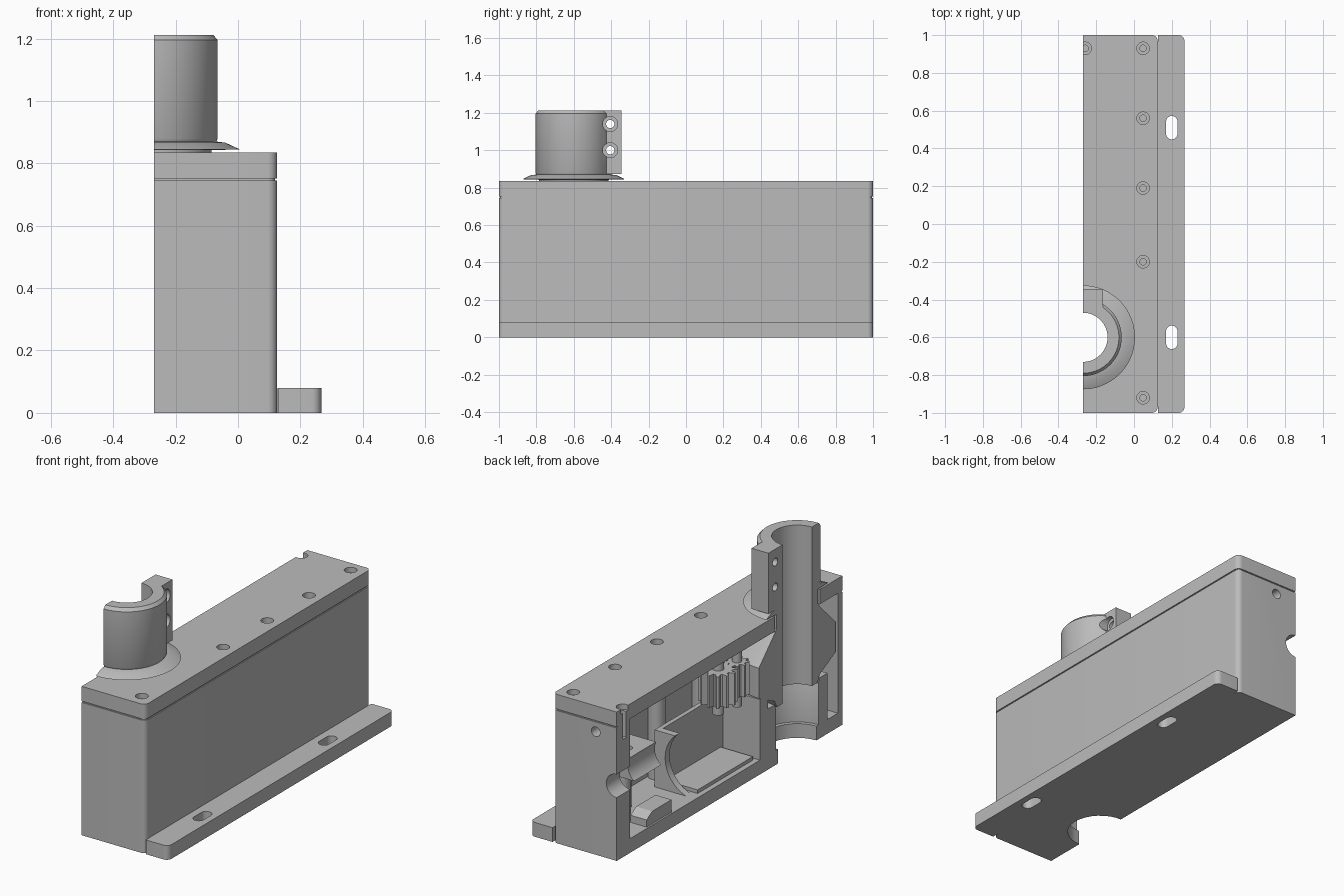
import bpy, bmesh
from math import pi, sin, cos
from mathutils import Matrix, Vector

if "Cube" in bpy.data.objects:
    bpy.data.objects.remove(bpy.data.objects["Cube"], do_unlink=True)

grey = bpy.data.materials.new("plain grey")
grey.use_nodes = True
grey.diffuse_color = (0.5, 0.5, 0.5, 1)
grey.node_tree.nodes["Principled BSDF"].inputs["Base Color"].default_value = (0.5, 0.5, 0.5, 1)

CUT = -0.27       # section plane
AXIS = -0.6       # y of the vertical spindle


def make(name, bm):
    bmesh.ops.recalc_face_normals(bm, faces=bm.faces)
    mesh = bpy.data.meshes.new(name)
    bm.to_mesh(mesh)
    bm.free()
    mesh.materials.append(grey)
    ob = bpy.data.objects.new(name, mesh)
    bpy.context.collection.objects.link(ob)
    return ob


def loft(name, rings, wrap=False):
    """Skin equal rings of points and cap both ends."""
    bm = bmesh.new()
    rows = [[bm.verts.new(p) for p in ring] for ring in rings]
    n = len(rows[0])
    for a, b in zip(rows, rows[1:]):
        for i in range(n):
            j = (i + 1) % n
            bm.faces.new((a[i], a[j], b[j], b[i]))
    bm.faces.new(rows[0])
    bm.faces.new(rows[-1])
    return make(name, bm)


def prism(name, outline, z0, z1):
    return loft(name, [[(x, y, z) for x, y in outline] for z in (z0, z1)])


def box(name, x0, x1, y0, y1, z0, z1):
    return prism(name, [(x0, y0), (x1, y0), (x1, y1), (x0, y1)], z0, z1)


def rounded(x0, x1, y0, y1, r):
    """Outline with the two +x corners rounded."""
    pts = [(x0, y1), (x0, y0)]
    for cy, start in ((y0 + r, -pi / 2), (y1 - r, 0)):
        for i in range(9):
            a = start + pi / 2 * i / 8
            pts.append((x1 - r + r * cos(a), cy + r * sin(a)))
    return pts


def half_turn(name, profile, steps=48):
    """Revolve a closed (radius, z) profile half way round the spindle axis."""
    rings = []
    for i in range(steps + 1):
        a = -pi / 2 + pi * i / steps
        rings.append([(CUT + r * cos(a), AXIS + r * sin(a), z) for r, z in profile])
    return loft(name, rings)


def rod(name, start, end, r, r2=None):
    start, end = Vector(start), Vector(end)
    d = end - start
    bm = bmesh.new()
    turn = Vector((0, 0, 1)).rotation_difference(d).to_matrix().to_4x4()
    bmesh.ops.create_cone(bm, cap_ends=True, segments=32, radius1=r,
                          radius2=r if r2 is None else r2, depth=d.length,
                          matrix=Matrix.Translation((start + end) / 2) @ turn)
    return make(name, bm)


def cut(targets, cutters):
    for t in targets:
        for c in cutters:
            m = t.modifiers.new("cut", "BOOLEAN")
            m.operation, m.solver, m.object = "DIFFERENCE", "EXACT", c
            bpy.context.view_layer.objects.active = t
            bpy.ops.object.modifier_apply(modifier=m.name)
    for c in cutters:
        bpy.data.objects.remove(c, do_unlink=True)


def gear(name, x, y, r, teeth, z0, z1):
    pts = []
    for i in range(teeth * 4):
        a = 2 * pi * i / (teeth * 4)
        k = r if i % 4 < 2 else r * 0.72
        pts.append((x + k * cos(a), y + k * sin(a)))
    return prism(name, pts, z0, z1)


# Housing shell, open on the section plane and at the top
housing = prism("housing", rounded(CUT, 0.125, -1, 1, 0.03), 0, 0.745)
seal = prism("lid_seal", rounded(CUT, 0.119, -0.994, 0.994, 0.025), 0.74, 0.756)
cut([housing, seal], [box("cavity", -0.5, 0.085, -0.96, 0.88, 0.08, 0.9)])
cut([housing], [
    rod("spindle_hole", (CUT, AXIS, -0.1), (CUT, AXIS, 0.2), 0.17),
    rod("shaft_hole", (CUT, 0.8, 0.42), (CUT, 1.1, 0.42), 0.065),
    rod("cable_hole", (-0.14, 0.8, 0.69), (-0.14, 1.1, 0.69), 0.027),
    rod("screw_hole", (-0.258, 0.93, 0.66), (-0.258, 0.93, 0.9), 0.018)])
cut([seal], [rod("screw_hole", (-0.258, 0.93, 0.66), (-0.258, 0.93, 0.9), 0.018)])

# Lid with countersunk screw holes
lid = prism("lid", rounded(CUT, 0.125, -1, 1, 0.03), 0.752, 0.835)
screws = [(0.048, y) for y in (0.93, 0.56, 0.19, -0.2, -0.92)]
holes = [rod("lid_opening", (CUT, AXIS, 0.7), (CUT, AXIS, 0.9), 0.2)]
for x, y in screws + [(-0.258, 0.93)]:
    holes.append(rod("screw_hole", (x, y, 0.77 if x > 0 else 0.7), (x, y, 0.9), 0.017))
    holes.append(rod("screw_sink", (x, y, 0.805), (x, y, 0.85), 0.033))
cut([lid], holes)

# Mounting flange with two slots
flange = prism("mounting_flange", rounded(0.128, 0.267, -1, 1, 0.03), 0, 0.08)
for y in (0.51, -0.6):
    cut([flange], [box("slot", 0.17, 0.23, y - 0.032, y + 0.032, -0.1, 0.2),
                   rod("slot_end", (0.2, y - 0.032, -0.1), (0.2, y - 0.032, 0.2), 0.03),
                   rod("slot_end", (0.2, y + 0.032, -0.1), (0.2, y + 0.032, 0.2), 0.03)])
box("flange_joint", 0.12, 0.135, -0.965, 0.965, 0, 0.078)

# Screw posts inside the housing
for x, y in screws[1:4]:
    rod("screw_post", (x, y, 0.07), (x, y, 0.755), 0.045)
box("corner_post", 0.0, 0.09, -0.965, -0.87, 0.07, 0.755)

# Spindle: hollow shaft, bevelled drum, rain skirt and clamp collar
spindle = half_turn("spindle", [
    (0.13, 0.32), (0.18, 0.32), (0.2, 0.36), (0.34, 0.43), (0.34, 0.6), (0.2, 0.74),
    (0.185, 0.76), (0.185, 0.842), (0.275, 0.845), (0.23, 0.866), (0.2, 0.87),
    (0.205, 0.88), (0.205, 1.195), (0.19, 1.212), (0.13, 1.212)])
lug = box("clamp_lug", CUT, -0.165, -0.46, -0.345, 0.872, 1.212)
bolts = []
for z in (1.0, 1.14):
    bolts.append(rod("bolt_hole", (-0.4, -0.405, z), (0, -0.405, z), 0.022))
    bolts.append(rod("bolt_sink", (-0.19, -0.405, z), (0, -0.405, z), 0.04))
cut([spindle, lug], bolts)

# Socket that carries the spindle
half_turn("spindle_socket", [(0.17, 0.002), (0.27, 0.002), (0.27, 0.34), (0.2, 0.34),
                             (0.19, 0.32), (0.19, 0.05), (0.17, 0.04)])

# Motor cradle: divider, side panel and saddle plate
box("divider_wall", CUT, 0.09, -0.34, -0.27, 0.07, 0.42)
box("cradle_side", -0.04, -0.015, -0.28, 0.3, 0.07, 0.4)
box("cradle_floor", -0.24, -0.03, -0.25, 0.24, 0.07, 0.1)
saddle = box("saddle_plate", CUT, -0.015, 0.26, 0.3, 0.07, 0.4)
cut([saddle], [rod("saddle_bore", (CUT, 0.2, 0.26), (CUT, 0.4, 0.26), 0.19)])

# Bearing block for the input shaft
block = box("bearing_block", CUT, 0.04, 0.52, 0.76, 0.34, 0.46)
cut([block], [rod("bearing_bore", (CUT, 0.4, 0.42), (CUT, 0.9, 0.42), 0.1),
              rod("block_screw", (-0.1, 0.66, 0.3), (-0.1, 0.66, 0.6), 0.025)])
for x, y in ((-0.1, 0.7), (-0.02, 0.58)):
    rod("block_post", (x, y, 0.07), (x, y, 0.35), 0.04)
loft("floor_block", [[(x, y, z) for y, z in
                      ((0.5, 0.07), (0.72, 0.07), (0.72, 0.12), (0.67, 0.15), (0.5, 0.15))]
                     for x in (CUT + 0.01, -0.16)])

# Gear train
gear("large_pinion", -0.165, -0.05, 0.1, 12, 0.47, 0.65)
gear("small_pinion", -0.19, -0.18, 0.065, 9, 0.47, 0.65)
rod("large_pinion_shaft", (-0.165, -0.05, 0.4), (-0.165, -0.05, 0.755), 0.03)
rod("small_pinion_shaft", (-0.19, -0.18, 0.4), (-0.19, -0.18, 0.755), 0.025)

# Smooth shading on curved faces
for ob in bpy.context.scene.objects:
    ob.select_set(ob.type == "MESH" and grey.name in ob.data.materials)
bpy.context.view_layer.objects.active = housing
bpy.ops.object.shade_smooth_by_angle(angle=0.5)
